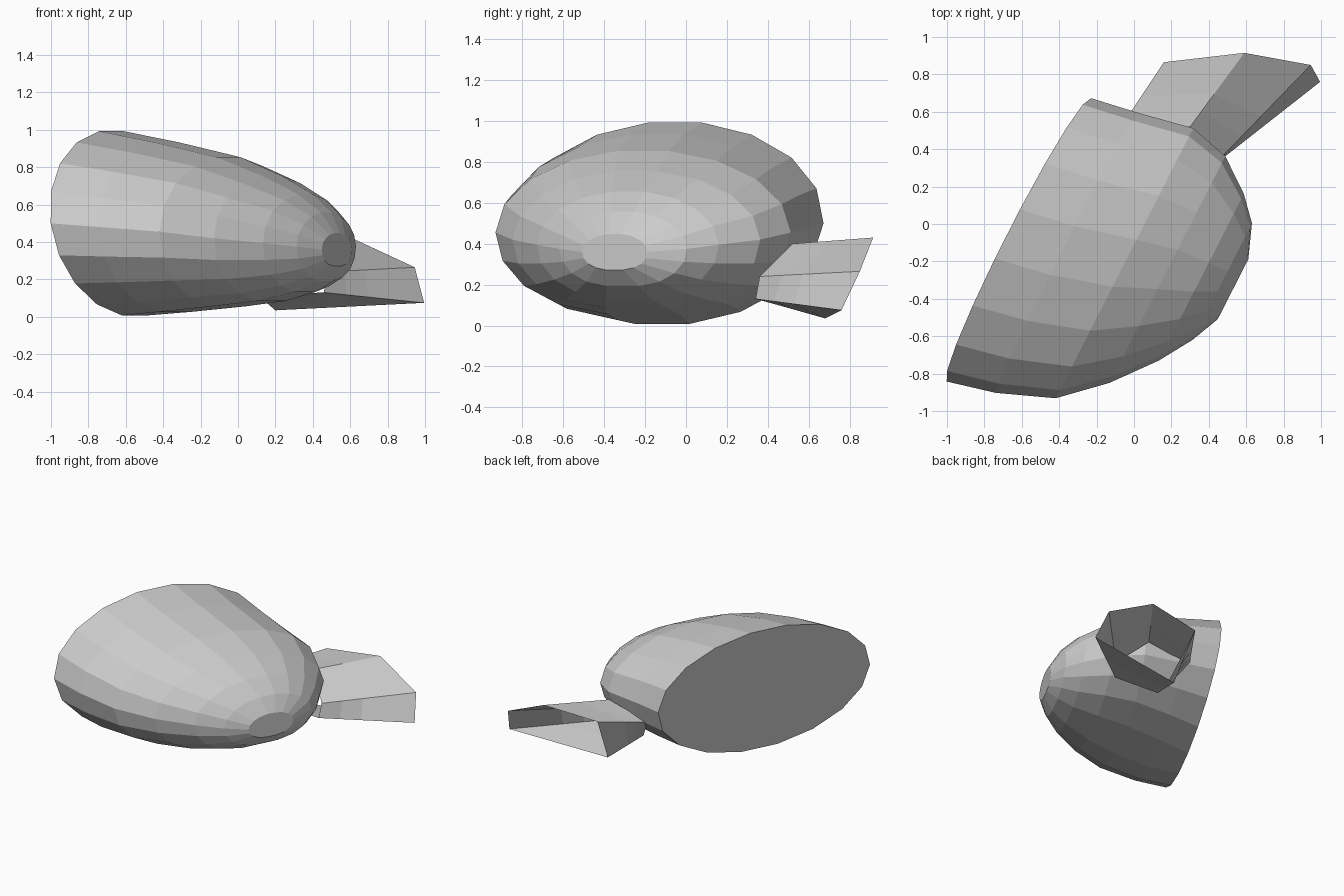
import bpy
import bmesh
from math import sin, cos, tau
from mathutils import Vector

cube = bpy.data.objects.get("Cube")
if cube:
    bpy.data.objects.remove(cube, do_unlink=True)

gray = bpy.data.materials.new("light_gray")
gray.use_nodes = True
gray.diffuse_color = (0.6, 0.6, 0.6, 1)
gray.node_tree.nodes["Principled BSDF"].inputs["Base Color"].default_value = (0.6, 0.6, 0.6, 1)


def loft(name, rings, cap_start=False, cap_end=False):
    """Join closed rings of points into one flat-shaded surface."""
    bm = bmesh.new()
    loops = [[bm.verts.new(point) for point in ring] for ring in rings]
    for near, far in zip(loops, loops[1:]):
        count = len(near)
        for i in range(count):
            j = (i + 1) % count
            bm.faces.new((near[i], near[j], far[j], far[i]))
    if cap_start:
        bm.faces.new(loops[0])
    if cap_end:
        bm.faces.new(loops[-1])
    bmesh.ops.recalc_face_normals(bm, faces=bm.faces)
    mesh = bpy.data.meshes.new(name)
    bm.to_mesh(mesh)
    bm.free()
    mesh.materials.append(gray)
    obj = bpy.data.objects.new(name, mesh)
    bpy.context.collection.objects.link(obj)
    return obj


# Horizontal axes of the shell: across the flat opening, and into the dome
across = Vector((0.454, 0.891, 0))
inward = Vector((0.891, -0.454, 0))
SIDES = 18


def shell_ring(depth, tilt, middle, half_width, bottom, top, squareness):
    """Upright oval that leans by tilt; its lower half may be squarer."""
    centre, half_height = (bottom + top) / 2, (top - bottom) / 2
    ring = []
    for i in range(SIDES):
        angle = tau * i / SIDES
        c, s = cos(angle), sin(angle)
        if s < 0:
            c = abs(c) ** squareness * (1 if c > 0 else -1)
        z = centre + half_height * s
        point = across * (middle + half_width * c) + inward * (depth - tilt * z)
        ring.append(point + Vector((0, 0, z)))
    return ring


# Shell: depth, tilt, middle, half width, bottom, top, squareness
shell_profile = [
    (-0.44, 0.14, -0.355, 0.85, 0.0, 1.0, 1),
    (-0.22, 0.06, -0.30, 0.84, 0.02, 0.94, 0.85),
    (0.05, 0, -0.21, 0.81, 0.05, 0.86, 0.8),
    (0.27, 0, -0.135, 0.68, 0.08, 0.76, 0.8),
    (0.45, 0, -0.09, 0.5, 0.13, 0.66, 0.8),
    (0.56, 0, -0.06, 0.35, 0.19, 0.56, 0.8),
    (0.63, 0, -0.07, 0.18, 0.27, 0.45, 0.8),
]
loft("shell", [shell_ring(*row) for row in shell_profile], True, True)

# Spout: a five-sided neck that flares from inside the shell to an open mouth
neck = [(0.3, 0.52, 0.4), (0.47, 0.36, 0.24), (0.46, 0.34, 0.13),
        (0.1, 0.38, 0.12), (-0.05, 0.55, 0.33)]
mouth = [(0.59, 0.915, 0.43), (0.945, 0.85, 0.265), (0.995, 0.76, 0.075),
         (0.2, 0.68, 0.035), (0.16, 0.865, 0.395)]
loft("spout", [[Vector(a).lerp(Vector(b), step) for a, b in zip(neck, mouth)]
               for step in (0, 0.22, 0.44, 1)])
